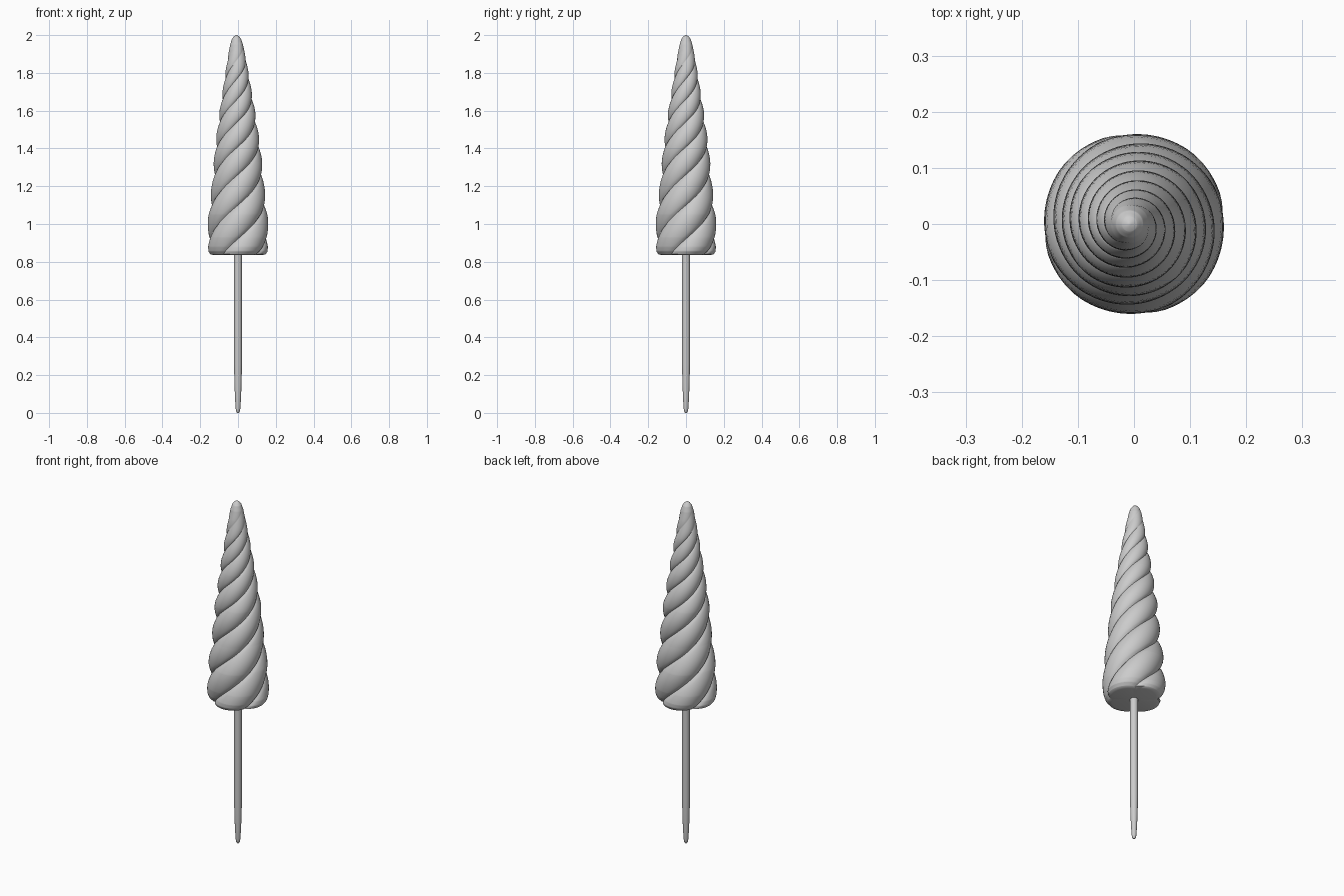
import bpy, bmesh, math

if "Cube" in bpy.data.objects:
    bpy.data.objects.remove(bpy.data.objects["Cube"])


def interp(pts, z):
    # smooth-ish linear lookup in a (z, radius) profile
    for (z0, r0), (z1, r1) in zip(pts, pts[1:]):
        if z <= z1:
            return r0 + (r1 - r0) * (z - z0) / (z1 - z0)
    return pts[-1][1]


def loft(name, rings, angle):
    # skin equal-length rings and close both ends
    bm = bmesh.new()
    loops = [[bm.verts.new(p) for p in ring] for ring in rings]
    n = len(loops[0])
    for a, b in zip(loops, loops[1:]):
        for i in range(n):
            j = (i + 1) % n
            bm.faces.new((a[i], a[j], b[j], b[i]))
    for loop, flip in ((loops[0], True), (loops[-1], False)):
        c = loop[0].co.copy() * 0
        for v in loop:
            c += v.co / n
        tip = bm.verts.new(c)
        for i in range(n):
            j = (i + 1) % n
            bm.faces.new((loop[j], loop[i], tip) if flip else (loop[i], loop[j], tip))
    bmesh.ops.recalc_face_normals(bm, faces=bm.faces)
    mesh = bpy.data.meshes.new(name)
    bm.to_mesh(mesh)
    bm.free()
    ob = bpy.data.objects.new(name, mesh)
    bpy.context.collection.objects.link(ob)
    bpy.context.view_layer.objects.active = ob
    ob.select_set(True)
    bpy.ops.object.shade_smooth_by_angle(angle=math.radians(angle))
    ob.select_set(False)
    return ob


# Twisted cone: four round strands winding up with a tightening pitch
STRANDS, SEG, STEPS = 4, 16, 180
body = [(0.835, 0.125), (0.84, 0.147), (0.855, 0.158), (0.88, 0.163), (0.93, 0.164),
        (1.05, 0.158), (1.2, 0.140), (1.4, 0.122), (1.6, 0.094), (1.8, 0.062),
        (1.9, 0.044), (1.95, 0.034), (1.98, 0.024), (1.993, 0.014), (2.0, 0.003)]
heights = sorted({0.835 + (2 - 0.835) * i / STEPS for i in range(STEPS + 1)} | {z for z, r in body})
rings = []
for z in heights:
    turns = -10 * math.log((0.28 - 0.1 * z) / 0.17)
    phase = math.pi + turns * math.tau / STRANDS
    depth = 0.17 * min(1, max(0, (1.97 - z) / 0.2))
    shift = -0.008 * max(0, (z - 1.3) / 0.7)
    ring = []
    for i in range(STRANDS * SEG):
        u = math.tau * i / (STRANDS * SEG)
        lobe = abs(math.sin(u * STRANDS / 2)) ** 0.65
        r = interp(body, z) * (1 - depth * (1 - lobe))
        ring.append((shift + r * math.cos(u + phase), r * math.sin(u + phase), z))
    rings.append(ring)
loft("twisted_cone", rings, 50)

# Stick with a tapered, rounded lower end
stick = [(0, 0.004), (0.005, 0.009), (0.02, 0.012), (0.08, 0.016), (0.16, 0.019),
         (0.26, 0.021), (0.9, 0.021)]
loft("stick", [[(r * math.cos(math.tau * i / 20), r * math.sin(math.tau * i / 20), z)
                for i in range(20)] for z, r in stick], 40)
